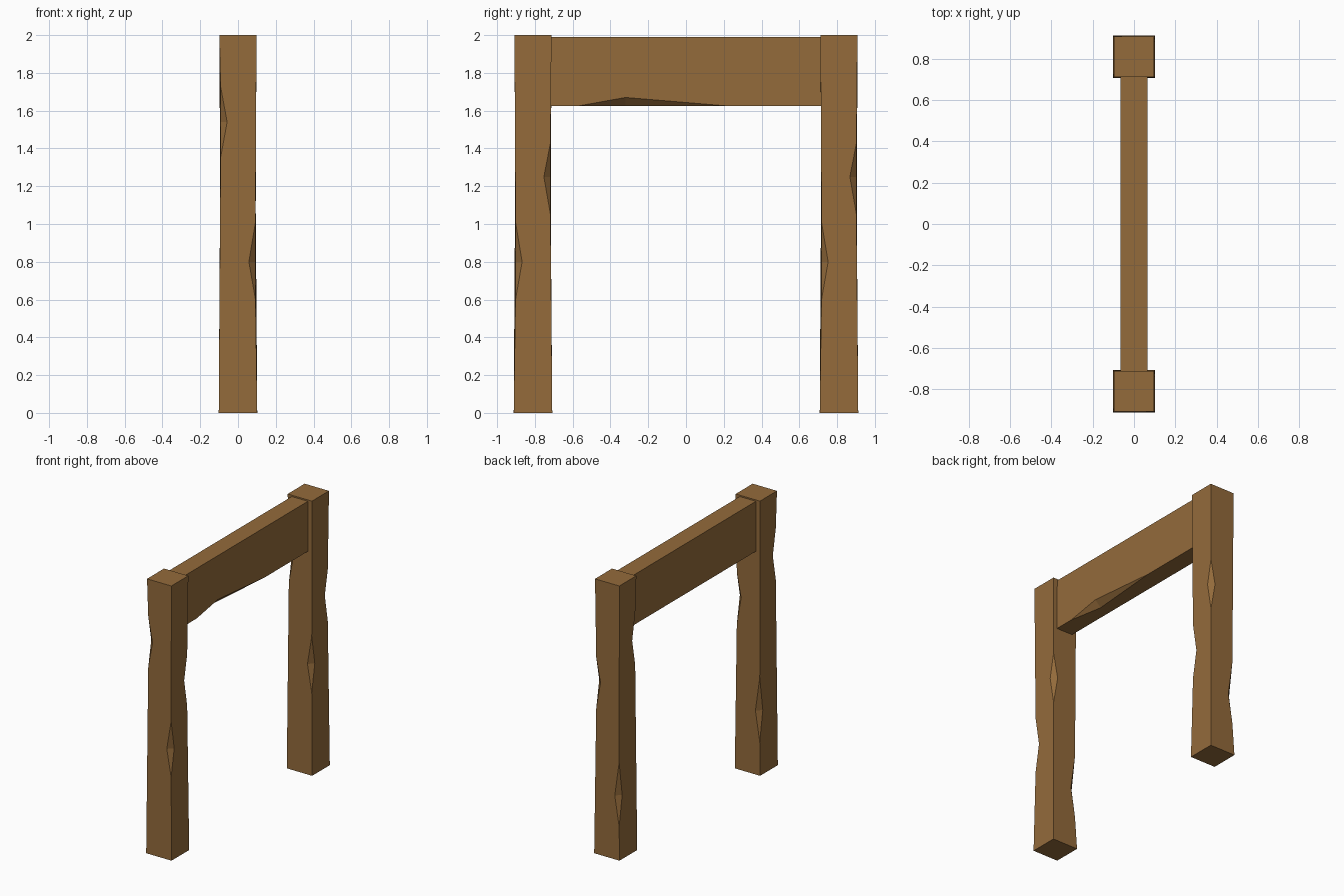
import bpy, bmesh

if "Cube" in bpy.data.objects:
    bpy.data.objects.remove(bpy.data.objects["Cube"])

wood = bpy.data.materials.new("wood")
wood.diffuse_color = (0.296, 0.147, 0.044, 1)
wood.use_nodes = True
wood.node_tree.nodes["Principled BSDF"].inputs["Base Color"].default_value = wood.diffuse_color


def chipped_timber(name, levels, chips, place):
    """Square timber along local z. levels: (half_a, half_b) at start, waist, end.
    chips: one per corner, (low, peak, high, depth) or None."""
    z0, z1, base, waist, end = levels
    corners = [(1, -1), (1, 1), (-1, 1), (-1, -1)]
    bm = bmesh.new()

    def vert(a, b, z):
        return bm.verts.new(place(a, b, z))

    before, after = [], []          # corner outline seen from each adjoining side
    for i, (sx, sy) in enumerate(corners):
        start = vert(sx * base[0], sy * base[1], z0)
        finish = vert(sx * end[0], sy * end[1], z1)
        if chips[i] is None:
            before.append([start, finish])
            after.append([start, finish])
            continue
        low, peak, high, depth = chips[i]
        a, b = waist
        lo, hi = vert(sx * a, sy * b, low), vert(sx * a, sy * b, high)
        in_a = vert(sx * (a - depth), sy * b, peak)
        in_b = vert(sx * a, sy * (b - depth), peak)
        bm.faces.new((lo, in_a, in_b))
        bm.faces.new((hi, in_b, in_a))
        # the side before this corner alternates between y-facing and x-facing
        p, n = (in_a, in_b) if i % 2 == 0 else (in_b, in_a)
        before.append([start, lo, p, hi, finish])
        after.append([start, lo, n, hi, finish])
    for i in range(4):
        bm.faces.new(after[i] + before[(i + 1) % 4][::-1])
    bm.faces.new([c[0] for c in after])
    bm.faces.new([c[-1] for c in after])
    bmesh.ops.recalc_face_normals(bm, faces=bm.faces)
    mesh = bpy.data.meshes.new(name)
    bm.to_mesh(mesh)
    bm.free()
    mesh.materials.append(wood)
    obj = bpy.data.objects.new(name, mesh)
    bpy.context.collection.objects.link(obj)
    return obj


# Two identical posts, each corner chipped at a different height
post_levels = (0, 2, (0.102, 0.102), (0.0925, 0.0925), (0.098, 0.098))
post_chips = [(0.60, 0.80, 1.01, 0.035), (1.05, 1.25, 1.43, 0.035),
              (0.24, 0.46, 0.71, 0.035), (1.35, 1.54, 1.73, 0.035)]
for name, y in (("front_post", -0.81), ("back_post", 0.81)):
    chipped_timber(name, post_levels, post_chips,
                   lambda a, b, z, y=y: (a, y + b, z))

# Crossbeam with one long chip on its lower edge
size = (0.065, 0.1825)
chipped_timber("crossbeam", (-0.72, 0.72, size, size, size),
               [(-0.57, -0.32, 0.22, 0.045), None, None, None],
               lambda a, b, z: (a, z, 1.8075 + b))
